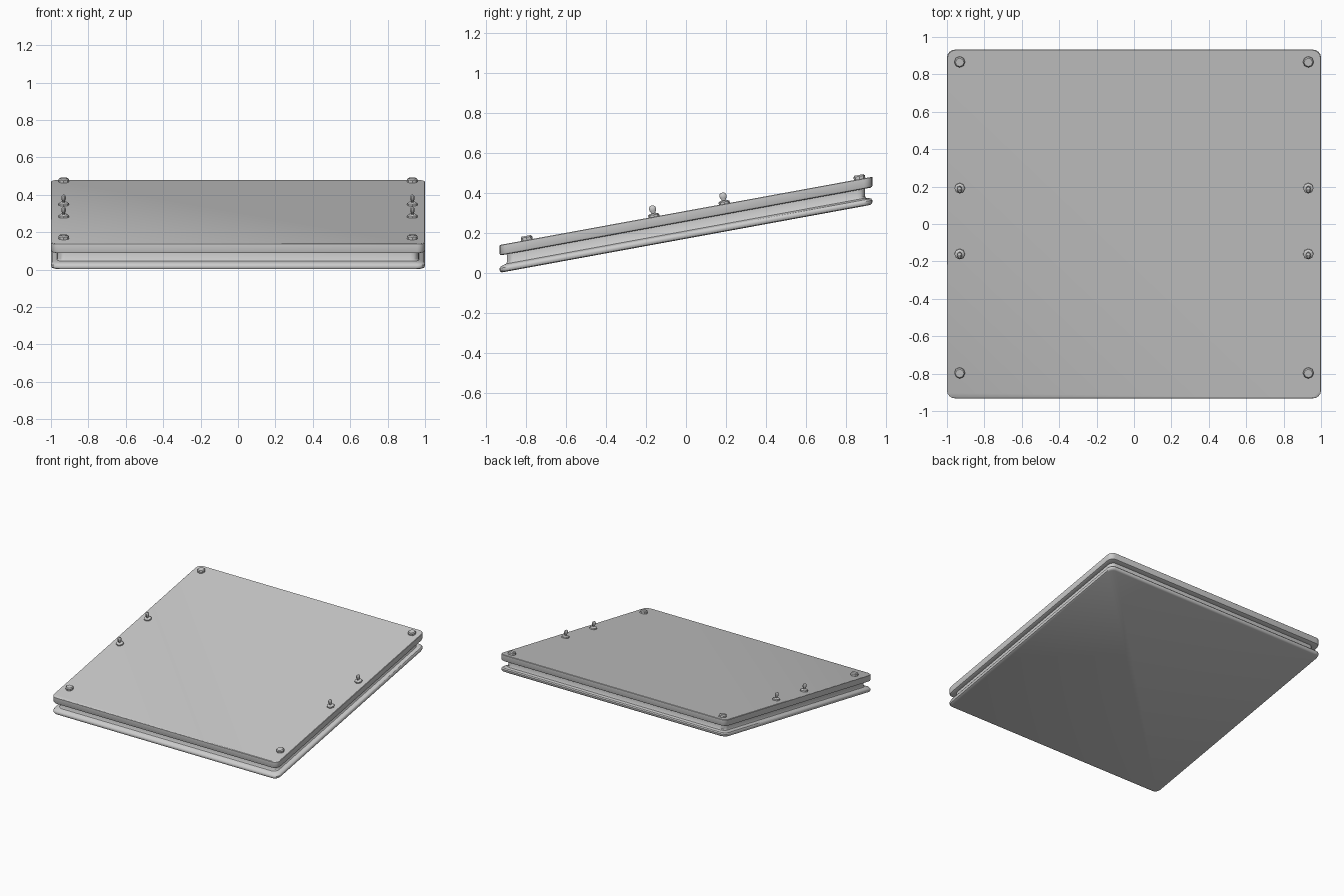
import bpy, bmesh, math
from mathutils import Vector, Matrix

if "Cube" in bpy.data.objects:
    bpy.data.objects.remove(bpy.data.objects["Cube"])

SLOPE = 0.183            # rise of the deck towards the back
HX, HY = 1.0, 0.932      # half sizes of the plates
TILT = math.atan(SLOPE)


def lift(y):
    return SLOPE * (y + HY)


def finish(name, bm, angle=35):
    bmesh.ops.recalc_face_normals(bm, faces=bm.faces)
    me = bpy.data.meshes.new(name)
    bm.to_mesh(me)
    bm.free()
    ob = bpy.data.objects.new(name, me)
    bpy.context.collection.objects.link(ob)
    bpy.ops.object.select_all(action='DESELECT')
    ob.select_set(True)
    bpy.context.view_layer.objects.active = ob
    bpy.ops.object.shade_smooth_by_angle(angle=math.radians(angle))
    return ob


def loft(bm, rings):
    # bridge matching rings of points and cap both ends
    loops = [[bm.verts.new(p) for p in r] for r in rings]
    n = len(loops[0])
    for a, b in zip(loops, loops[1:]):
        for i in range(n):
            j = (i + 1) % n
            bm.faces.new((a[i], a[j], b[j], b[i]))
    bm.faces.new(loops[0][::-1])
    bm.faces.new(loops[-1])


def rounded_ring(inset, z, radius=0.042, seg=4):
    hx, hy = HX - inset, HY - inset
    pts = []
    for k, (sx, sy) in enumerate(((1, 1), (-1, 1), (-1, -1), (1, -1))):
        for i in range(seg + 1):
            a = math.pi / 2 * (k + i / seg)
            x = sx * (hx - radius) + radius * math.cos(a)
            y = sy * (hy - radius) + radius * math.sin(a)
            pts.append((x, y, z + lift(y)))
    return pts


def slab(name, profile):
    bm = bmesh.new()
    loft(bm, [rounded_ring(i, z) for i, z in profile])
    return finish(name, bm)


# sloping body: lower flange, recessed neck, upper flange (inset, height)
slab("base_deck", [
    (0.012, 0.0), (0.004, 0.004), (0.0, 0.012), (0.0, 0.022), (0.006, 0.031),
    (0.020, 0.036), (0.032, 0.039), (0.036, 0.046), (0.036, 0.086),
    (0.010, 0.086), (0.003, 0.089), (0.0, 0.096), (0.0, 0.136), (0.003, 0.139)])


def turned(name, x, y, profile, sides, flat=1.0):
    # turned fitting standing square to the deck; flat narrows it in x
    bm = bmesh.new()
    m = Matrix.Translation((x, y, 0.139 + lift(y))) @ Matrix.Rotation(TILT, 4, 'X')
    rings = []
    for r, z in profile:
        rings.append([m @ Vector((flat * r * math.cos(2 * math.pi * i / sides),
                                  r * math.sin(2 * math.pi * i / sides), z))
                      for i in range(sides)])
    loft(bm, rings)
    return finish(name, bm)


for side, x in (("left", -0.932), ("right", 0.932)):
    # corner bolts
    for end, y in (("front", -0.795), ("back", 0.868)):
        turned(f"bolt_{end}_{side}", x, y,
               [(0.029, -0.01), (0.029, 0.014), (0.023, 0.021)], 8)
    # pairs of upright studs with collars
    for end, y in (("front", -0.160), ("back", 0.192)):
        turned(f"stud_collar_{end}_{side}", x, y,
               [(0.028, -0.01), (0.028, 0.010), (0.018, 0.017)], 8)
        turned(f"stud_{end}_{side}", x, y,
               [(0.011, 0.005), (0.011, 0.022), (0.017, 0.030),
                (0.019, 0.042), (0.015, 0.052), (0.006, 0.057)], 10, 0.65)
